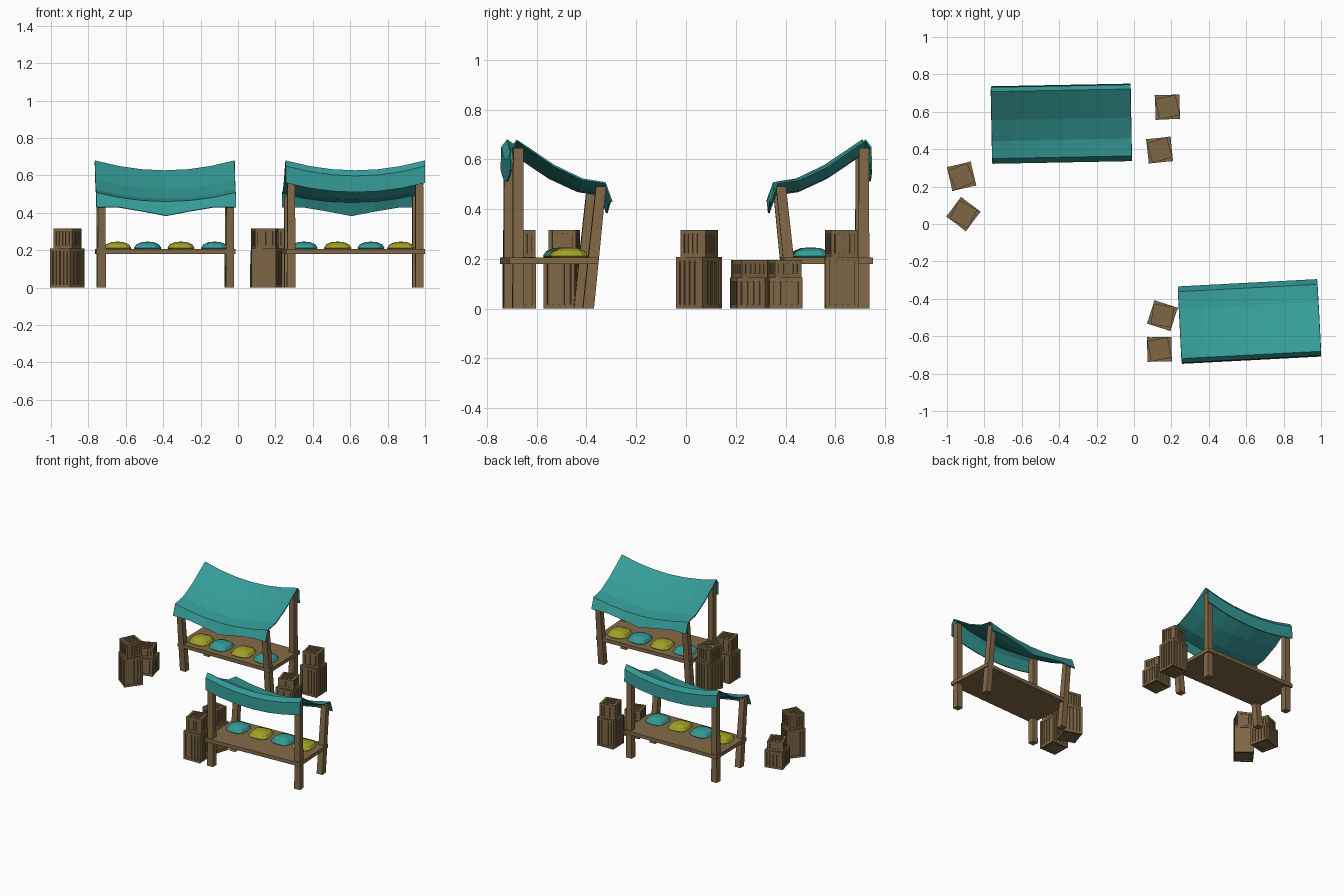
import bpy, bmesh, math
from mathutils import Matrix, Vector

if "Cube" in bpy.data.objects:
    bpy.data.objects.remove(bpy.data.objects["Cube"])


def material(name, rgb):
    m = bpy.data.materials.new(name)
    m.diffuse_color = (*rgb, 1)
    m.use_nodes = True
    m.node_tree.nodes["Principled BSDF"].inputs["Base Color"].default_value = m.diffuse_color
    return m


WOOD = material("wood", (0.23, 0.145, 0.065))
CRATE = material("crate_wood", (0.21, 0.135, 0.06))
TEAL = material("teal_cloth", (0.035, 0.33, 0.31))
YELLOW = material("yellow_cloth", (0.36, 0.36, 0.02))


def finish(bm, name, mat, matrix):
    me = bpy.data.meshes.new(name)
    bm.to_mesh(me)
    bm.free()
    me.materials.append(mat)
    ob = bpy.data.objects.new(name, me)
    ob.matrix_world = matrix
    bpy.context.collection.objects.link(ob)
    return ob


def box(bm, centre, size, turn=0):
    m = (Matrix.Translation(centre) @ Matrix.Rotation(turn, 4, 'Z')
         @ Matrix.Diagonal((*size, 1)))
    return bmesh.ops.create_cube(bm, size=1, matrix=m)["verts"]


# Leaning, slightly tapered post
def post(name, x, y0, y1, top, matrix):
    bm = bmesh.new()
    for v in box(bm, (0, 0, 0.5), (1, 1, 1)):
        up = v.co.z > 0.5
        w = 0.040 if up else 0.045
        v.co = Vector((x + v.co.x * w, (y1 if up else y0) + v.co.y * w, top if up else 0))
    finish(bm, name, WOOD, matrix)


# Cloth roof: (y, end height, sag at the middle) from back hem to front hem
ROOF = [(0.176, 0.56, 0.05), (0.173, 0.65, 0.053), (0.150, 0.68, 0.053),
        (-0.003, 0.577, 0.05), (-0.115, 0.523, 0.048),
        (-0.208, 0.508, 0.048), (-0.236, 0.43, 0.045)]


def canopy(matrix):
    bm = bmesh.new()
    n = 6
    rows = []
    for i, (y, z, sag) in enumerate(ROOF):
        row = []
        for k in range(n + 1):
            t = 2 * k / n - 1
            dip = 1 - t * t
            if i == len(ROOF) - 1:          # scalloped front hem
                dip = max(0, 1 - abs(t) / 0.62)
            row.append(bm.verts.new((0.373 * t, y, z - sag * dip)))
        rows.append(row)
    for a, b in zip(rows, rows[1:]):
        for k in range(n):
            bm.faces.new((a[k], b[k], b[k + 1], a[k + 1]))
    ob = finish(bm, "canopy", TEAL, matrix)
    s = ob.modifiers.new("thickness", 'SOLIDIFY')
    s.thickness = 0.007
    s.offset = -1


# Low rounded-square mound of goods
def mound(x, y, turn, mat, matrix):
    bm = bmesh.new()
    rings = []
    n = 16
    for r, z in [(0.92, 0.0), (1.0, 0.006), (0.82, 0.026), (0.45, 0.038)]:
        ring = []
        for k in range(n):
            a = 2 * math.pi * (k + 0.5) / n
            c, s = math.cos(a), math.sin(a)
            d = 0.073 * r / (abs(c) ** 3.5 + abs(s) ** 3.5) ** (1 / 3.5)
            ring.append(bm.verts.new((d * c, d * s * 1.05, z)))
        rings.append(ring)
    for a, b in zip(rings, rings[1:]):
        for k in range(n):
            j = (k + 1) % n
            bm.faces.new((a[k], a[j], b[j], b[k]))
    tip = bm.verts.new((0, 0, 0.041))
    for k in range(n):
        bm.faces.new((rings[-1][k], rings[-1][(k + 1) % n], tip))
    bm.faces.new(rings[0][::-1])
    finish(bm, "goods_mound", mat,
           matrix @ Matrix.Translation((x, y, 0.205)) @ Matrix.Rotation(turn, 4, 'Z'))


def stall(x, y, degrees):
    m = Matrix.Translation((x, y, 0)) @ Matrix.Rotation(math.radians(degrees), 4, 'Z')
    bm = bmesh.new()
    box(bm, (0, 0, 0.193), (0.745, 0.357, 0.026))
    finish(bm, "counter", WOOD, m)
    for side in (-1, 1):
        post("front_post", side * 0.343, -0.139, -0.19, 0.49, m)
        post("back_post", side * 0.343, 0.143, 0.143, 0.645, m)
    canopy(m)
    for i, gx in enumerate((-0.256, -0.095, 0.083, 0.263)):
        mound(gx, -0.065, 0.06 * (-1) ** i, (YELLOW, TEAL)[i % 2], m)


# Crate: core, corner posts, rims, upright side slats, diagonal lid slats
def crate(name, x, y, z, w, h, degrees):
    bm = bmesh.new()
    f = 0.016                       # frame width
    inner = w - 2 * f
    box(bm, (0, 0, h / 2), (w - 0.016, w - 0.016, h - 0.016))
    for sx in (-1, 1):
        for sy in (-1, 1):
            box(bm, (sx * (w - f) / 2, sy * (w - f) / 2, h / 2), (f, f, h))
    for q in range(4):
        a = q * math.pi / 2
        c, s = round(math.cos(a)), round(math.sin(a))
        d = (w - f) / 2
        for zz in (f / 2, h - f / 2):
            box(bm, (c * d, s * d, zz), (f * 0.9, inner, f), a)
        for k in range(4):
            o = (k - 1.5) * inner / 4
            d = w / 2 - 0.007
            box(bm, (c * d - s * o, s * d + c * o, h / 2), (0.008, inner / 4 * 0.68, h - 2 * f), a)
    r = inner / math.sqrt(2)
    step = 2 * r / 6
    for k in range(6):
        o = (k - 2.5) * step
        length = 2 * (r - abs(o)) + 0.008
        box(bm, (-o * 0.7071, o * 0.7071, h - 0.007), (length, step * 0.66, 0.009), math.pi / 4)
    finish(bm, name, CRATE, Matrix.Translation((x, y, z))
           @ Matrix.Rotation(math.radians(degrees), 4, 'Z'))


stall(-0.389, 0.565, 1.1)
stall(0.619, -0.55, 183)

# Crate stacks: x, y, rotation, lower height, upper height
for x, y, rot, low, up in [(0.179, 0.625, 2, 0.208, 0.107),
                           (-0.912, 0.053, -37, 0.208, 0.107),
                           (-0.922, 0.255, 13, 0.125, 0.07),
                           (0.137, 0.395, 6, 0.125, 0.07),
                           (0.152, -0.49, -18, 0.208, 0.107),
                           (0.136, -0.67, 1, 0.208, 0.107)]:
    crate("lower_crate", x, y, 0, 0.132, low, rot)
    crate("upper_crate", x, y, low, 0.112, up, rot + 10)
